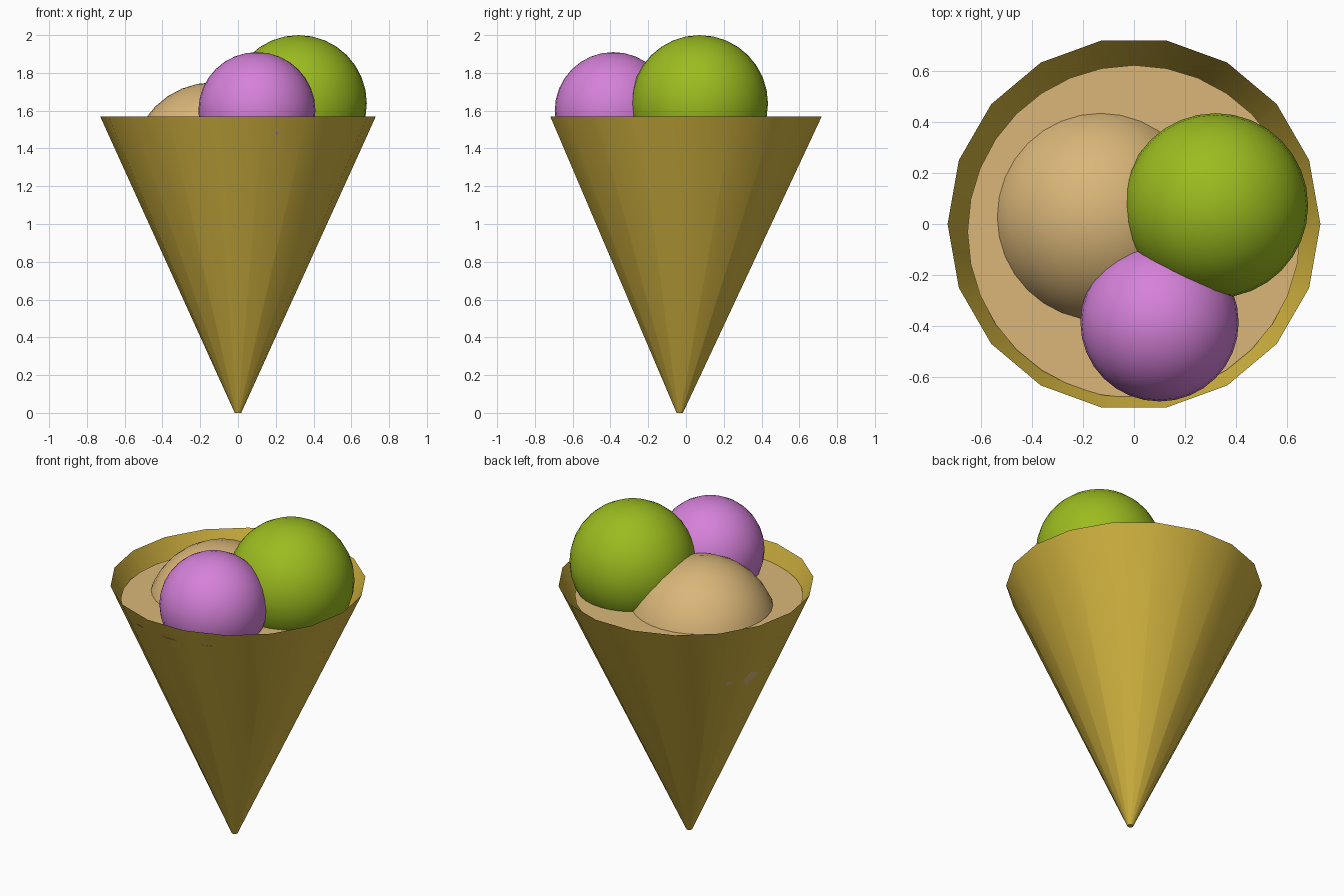
import bpy, bmesh
from math import radians, cos, sin, tau

if "Cube" in bpy.data.objects:
    bpy.data.objects.remove(bpy.data.objects["Cube"])


def finish(obj, color, smooth=True):
    mat = bpy.data.materials.new(obj.name + "_colour")
    mat.diffuse_color = (*color, 1)
    mat.use_nodes = True
    mat.node_tree.nodes["Principled BSDF"].inputs["Base Color"].default_value = mat.diffuse_color
    obj.data.materials.append(mat)
    if smooth:
        bpy.ops.object.select_all(action='DESELECT')
        obj.select_set(True)
        bpy.context.view_layer.objects.active = obj
        bpy.ops.object.shade_smooth_by_angle(angle=radians(40))


def scoop(name, center, radius, color):
    bpy.ops.mesh.primitive_uv_sphere_add(segments=32, ring_count=16,
                                         radius=radius, location=center)
    obj = bpy.context.object
    obj.name = name
    finish(obj, color)


# Wafer cone: open 18-sided shell, tip slightly forward of the rim centre
SIDES = 18
bm = bmesh.new()


def ring(radius, y, z):
    return [bm.verts.new((radius * cos(tau * i / SIDES),
                          y + radius * sin(tau * i / SIDES), z))
            for i in range(SIDES)]


tip, rim = ring(0.017, -0.033, 0), ring(0.73, 0, 1.57)
for i in range(SIDES):
    j = (i + 1) % SIDES
    bm.faces.new((tip[i], tip[j], rim[j], rim[i]))
bm.faces.new(tip[::-1])
mesh = bpy.data.meshes.new("wafer_cone")
bm.to_mesh(mesh)
bm.free()
cone = bpy.data.objects.new("wafer_cone", mesh)
bpy.context.collection.objects.link(cone)
finish(cone, (0.64, 0.45, 0.05))

# Flat ice cream filling just below the rim
bpy.ops.mesh.primitive_circle_add(vertices=32, radius=0.652, fill_type='NGON',
                                  location=(0, -0.03, 1.47))
filling = bpy.context.object
filling.name = "ice_cream_filling"
TAN = (0.70, 0.47, 0.19)
finish(filling, TAN, smooth=False)

# Three scoops
scoop("caramel_scoop", (-0.13, 0.028, 1.315), 0.435, TAN)
scoop("lime_scoop", (0.32, 0.072, 1.638), 0.362, (0.33, 0.50, 0.014))
scoop("berry_scoop", (0.10, -0.385, 1.60), 0.31, (0.67, 0.22, 0.70))
